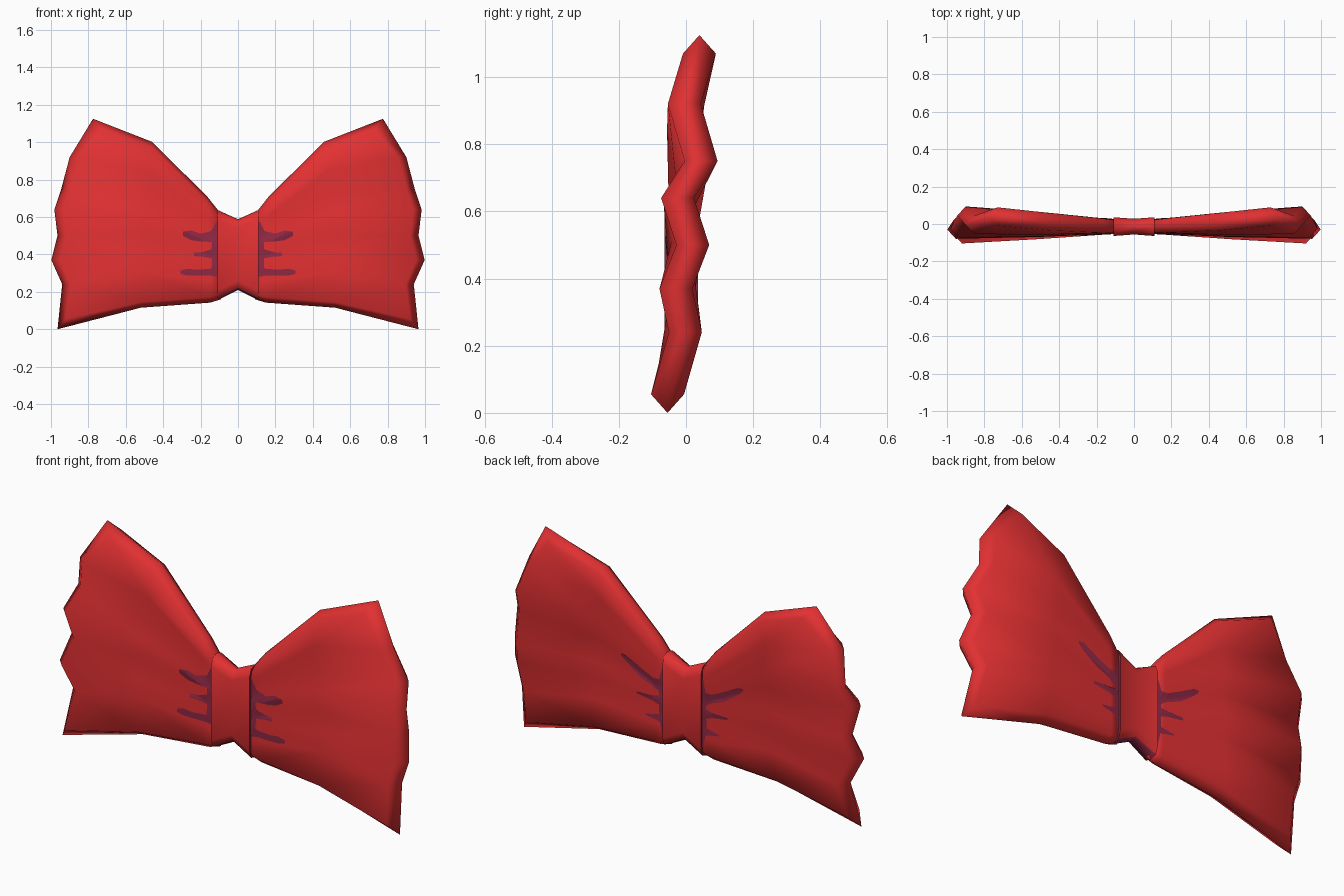
import bpy, bmesh
from mathutils import Vector
from mathutils.bvhtree import BVHTree

if "Cube" in bpy.data.objects:
    bpy.data.objects.remove(bpy.data.objects["Cube"])


def material(name, rgb):
    m = bpy.data.materials.new(name)
    m.diffuse_color = (*rgb, 1)
    m.use_nodes = True
    m.node_tree.nodes["Principled BSDF"].inputs["Base Color"].default_value = m.diffuse_color
    return m


RED = material("bow red", (0.76, 0.030, 0.032))
PLUM = material("fold plum", (0.28, 0.022, 0.060))


def finish(bm, name, mats, mirror=False, angle=1.1):
    me = bpy.data.meshes.new(name)
    bm.to_mesh(me)
    bm.free()
    ob = bpy.data.objects.new(name, me)
    bpy.context.collection.objects.link(ob)
    for m in mats:
        me.materials.append(m)
    if mirror:
        ob.modifiers.new("mirror", 'MIRROR').use_mirror_merge = False
    bpy.ops.object.select_all(action='DESELECT')
    ob.select_set(True)
    bpy.context.view_layer.objects.active = ob
    bpy.ops.object.shade_smooth_by_angle(angle=angle)
    return ob


# Wing: wavy outer edge (x, z, y) from top to bottom
EDGE = [(.775, 1.125, .04), (.90, .92, -.005), (.945, .75, .045), (.982, .64, -.025),
        (.965, .50, .02), (.998, .37, -.03), (.94, .24, -.002), (.965, .0, -.055)]
# inner columns: top x, top z, bottom x, bottom z, wave amount, half thickness
COLS = [(.09, .615, .09, .160, 0, .034), (.165, .71, .15, .142, .1, .038),
        (.46, 1.002, .52, .115, .5, .047)]
N = len(EDGE)
LAST = len(COLS)


def outline(c, j):
    ex, ez, ey = EDGE[j]
    if c == LAST:
        return Vector((ex, ey, ez)), .049
    tx, tz, bx, bz, w, h = COLS[c]
    f = (EDGE[0][1] - ez) / (EDGE[0][1] - EDGE[-1][1])
    return Vector((tx + (bx - tx) * f, -.014 * (1 - w) + ey * w, tz + (bz - tz) * f)), h


bm = bmesh.new()
sides = {}
for s in (-1, 1):
    for c in range(LAST + 1):
        for j in range(N):
            p, h = outline(c, j)
            p.y += s * h
            if c == LAST:
                p.x -= .045
            if j in (0, N - 1):
                p.z += (-1 if j == 0 else 1) * (.03 if c < LAST else .055)
            sides[s, c, j] = bm.verts.new(p)
    for c in range(LAST):
        for j in range(N - 1):
            bm.faces.new([sides[s, c, j], sides[s, c + 1, j],
                          sides[s, c + 1, j + 1], sides[s, c, j + 1]])
# pointed rim around the wing joins front and back
path = ([(c, 0) for c in range(LAST + 1)] + [(LAST, j) for j in range(1, N)]
        + [(c, N - 1) for c in range(LAST - 1, -1, -1)])
rim = [bm.verts.new(outline(c, j)[0]) for c, j in path]
for s in (-1, 1):
    for i in range(len(path) - 1):
        a, b = path[i], path[i + 1]
        bm.faces.new([rim[i], rim[i + 1], sides[(s, *b)], sides[(s, *a)]])
# close the hidden root
bm.faces.new([rim[0]] + [sides[-1, 0, j] for j in range(N)] + [rim[-1]]
             + [sides[1, 0, j] for j in reversed(range(N))])
bmesh.ops.recalc_face_normals(bm, faces=bm.faces)
bmesh.ops.triangulate(bm, faces=bm.faces)
tree = BVHTree.FromBMesh(bm)
finish(bm, "wings", [RED], mirror=True, angle=3.1)

# Knot: band pinched at the middle, plum on its ends and underside
bm = bmesh.new()
rings = []
for x, top, bot, front, back in ((-.11, .638, .155, -.064, .036), (0, .588, .21, -.056, .028),
                                 (.11, .638, .155, -.064, .036)):
    m = (front + back) / 2
    ring = [(front, bot + .05), (front, top - .05), (front + .015, top - .012), (m, top),
            (back - .015, top - .012), (back, top - .05), (back, bot + .05),
            (back - .015, bot + .012), (m, bot), (front + .015, bot + .012)]
    rings.append([bm.verts.new((x, y, z)) for y, z in ring])
for a, b in zip(rings, rings[1:]):
    for i in range(len(a)):
        k = (i + 1) % len(a)
        bm.faces.new([a[i], a[k], b[k], b[i]])
bm.faces.new(rings[0])
bm.faces.new(rings[-1])
bmesh.ops.recalc_face_normals(bm, faces=bm.faces)
for f in bm.faces:
    f.material_index = int(abs(f.normal.x) > .95 or f.normal.z < -.75)
finish(bm, "knot", [RED, PLUM])

# Painted fold marks: thin strips laid on the wing surface, (x, z, half width)
FRONT = [[(.105, .43, .145), (.118, .43, .142), (.14, .42, .11)],
         [(.11, .50, .04), (.15, .495, .028), (.20, .490, .021), (.25, .502, .026), (.295, .51, .011)],
         [(.11, .41, .035), (.15, .403, .022), (.19, .40, .012), (.235, .40, .009)],
         [(.11, .31, .03), (.15, .305, .018), (.22, .302, .016), (.27, .305, .018), (.308, .305, .009)]]
BACK = [[(.105, .39, .18), (.118, .39, .17), (.135, .40, .10)],
        [(.11, .46, .04), (.17, .48, .022), (.24, .51, .026), (.32, .56, .018), (.35, .575, .006)],
        [(.11, .39, .03), (.17, .395, .014), (.26, .40, .006)],
        [(.11, .30, .025), (.16, .30, .012), (.21, .30, .004)]]
bm = bmesh.new()
for s, marks in ((-1, FRONT), (1, BACK)):
    for mark in marks:
        rows = []
        for p, q in zip(mark, mark[1:]):
            for t in (0, .33, .67, 1):
                x, z, w = (u + (v - u) * t for u, v in zip(p, q))
                row = []
                for k in range(-4, 5):
                    zz = z + w * k / 4
                    hit = tree.ray_cast(Vector((x, s, zz)), Vector((0, -s, 0)))[0]
                    y = hit.y if hit else s * .04
                    row.append(bm.verts.new((x, y + s * .004, zz)))
                rows.append(row)
        for a, b in zip(rows, rows[1:]):
            if (a[0].co - b[0].co).length < 1e-5:
                continue
            for k in range(8):
                f = bm.faces.new([a[k], b[k], b[k + 1], a[k + 1]])
                f.normal_update()
                if f.normal.y * s < 0:
                    f.normal_flip()
finish(bm, "fold_marks", [PLUM], mirror=True)
